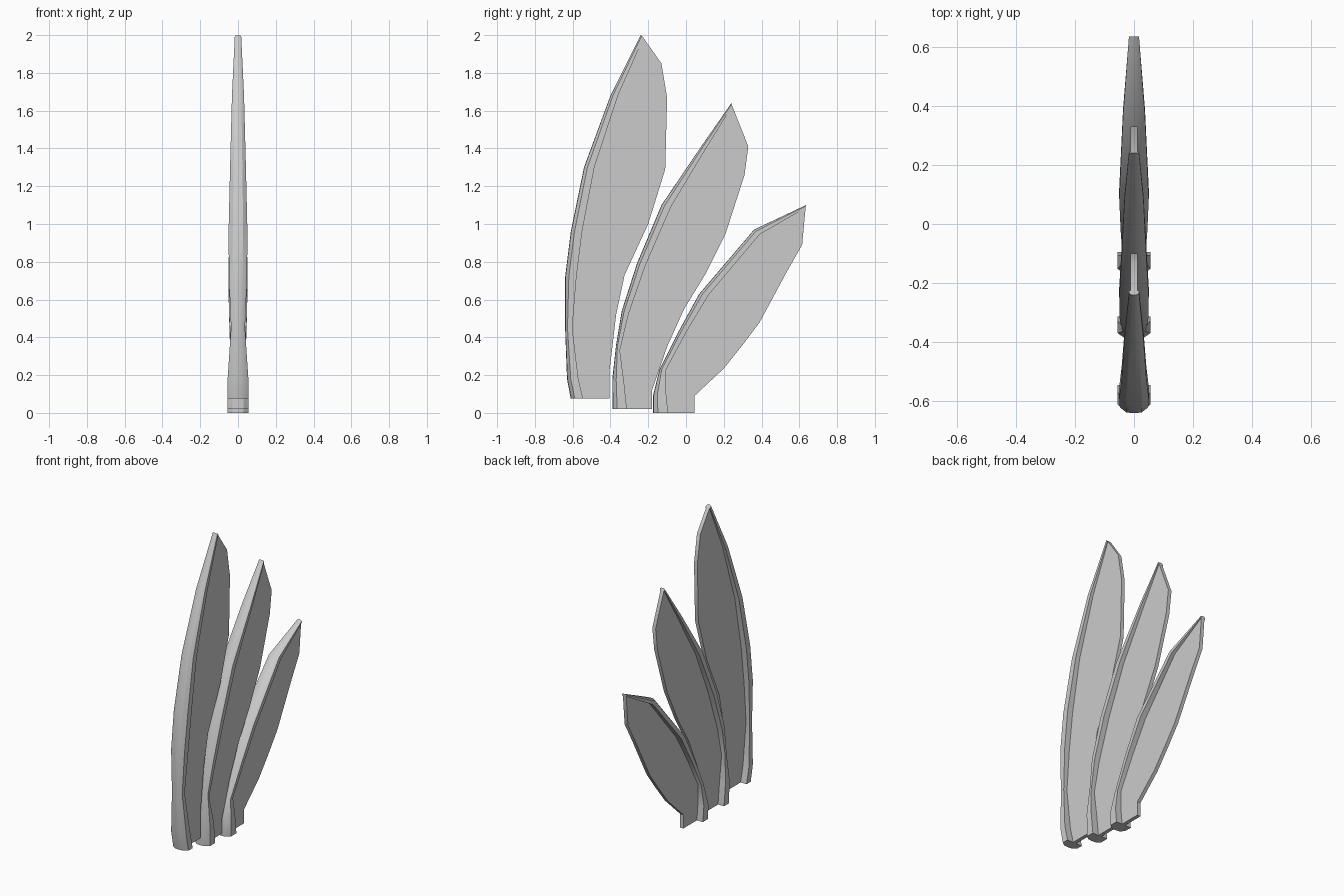
import bpy, bmesh, math
from mathutils import Vector

if "Cube" in bpy.data.objects:
    bpy.data.objects.remove(bpy.data.objects["Cube"])

PLATE = 0.012  # half thickness of the thin vane


def ring(lead, inner, trail, w):
    """Cross-section: rounded thick spine at the front, thin vane behind."""
    a, b, c = (Vector((0, *p)) for p in (lead, inner, trail))
    half = [(0.55 * w, a.lerp(b, 0.05)), (w, a.lerp(b, 0.33)), (w, b),
            (PLATE, b), (PLATE, c)]
    right = [p + Vector((x, 0, 0)) for x, p in half]
    left = [p - Vector((x, 0, 0)) for x, p in reversed(half)]
    return [a] + right + left


def blade(name, lead, inner, trail, widths):
    bm = bmesh.new()
    rings = [[bm.verts.new(p) for p in ring(*s)]
             for s in zip(lead, inner, trail, widths)]
    n = len(rings[0])
    for r, s in zip(rings, rings[1:]):
        for i in range(n):
            j = (i + 1) % n
            bm.faces.new((r[i], r[j], s[j], s[i]))
    bm.faces.new(rings[0][::-1])
    bm.faces.new(rings[-1])
    bmesh.ops.recalc_face_normals(bm, faces=bm.faces)
    me = bpy.data.meshes.new(name)
    bm.to_mesh(me)
    bm.free()
    ob = bpy.data.objects.new(name, me)
    bpy.context.collection.objects.link(ob)
    bpy.ops.object.select_all(action='DESELECT')
    ob.select_set(True)
    bpy.context.view_layer.objects.active = ob
    bpy.ops.object.shade_smooth_by_angle(angle=math.radians(30))


W = [.055, .055, .037, .048, .05, .042, .032, .017]

# Tall front blade
blade("tall_blade",
      [(-.61, .075), (-.63, .18), (-.64, .45), (-.64, .72), (-.61, .96),
       (-.54, 1.3), (-.40, 1.68), (-.24, 2.0)],
      [(-.545, .075), (-.57, .18), (-.602, .45), (-.58, .72), (-.55, .96),
       (-.485, 1.3), (-.36, 1.68), (-.225, 1.985)],
      [(-.405, .075), (-.405, .22), (-.37, .52), (-.325, .73), (-.20, 1.0),
       (-.11, 1.29), (-.10, 1.67), (-.13, 1.85)], W)

# Middle blade
blade("middle_blade",
      [(-.39, .02), (-.39, .18), (-.37, .36), (-.34, .54), (-.26, .79),
       (-.13, 1.10), (.08, 1.41), (.24, 1.64)],
      [(-.313, .02), (-.328, .16), (-.35, .33), (-.305, .52), (-.215, .78),
       (-.08, 1.09), (.10, 1.39), (.245, 1.625)],
      [(-.18, .02), (-.18, .12), (-.10, .35), (-.01, .55), (.10, .73),
       (.21, .95), (.31, 1.26), (.33, 1.41)], W)

# Short rear blade
blade("short_blade",
      [(-.175, .0), (-.175, .09), (-.14, .23), (-.04, .43), (.07, .63),
       (.36, .97), (.635, 1.10)],
      [(-.095, .0), (-.105, .10), (-.105, .23), (.0, .425), (.12, .625),
       (.39, .945), (.633, 1.085)],
      [(.045, .0), (.045, .09), (.20, .235), (.30, .36), (.39, .48),
       (.53, .74), (.615, .89)],
      [.055, .055, .037, .045, .05, .037, .017])
